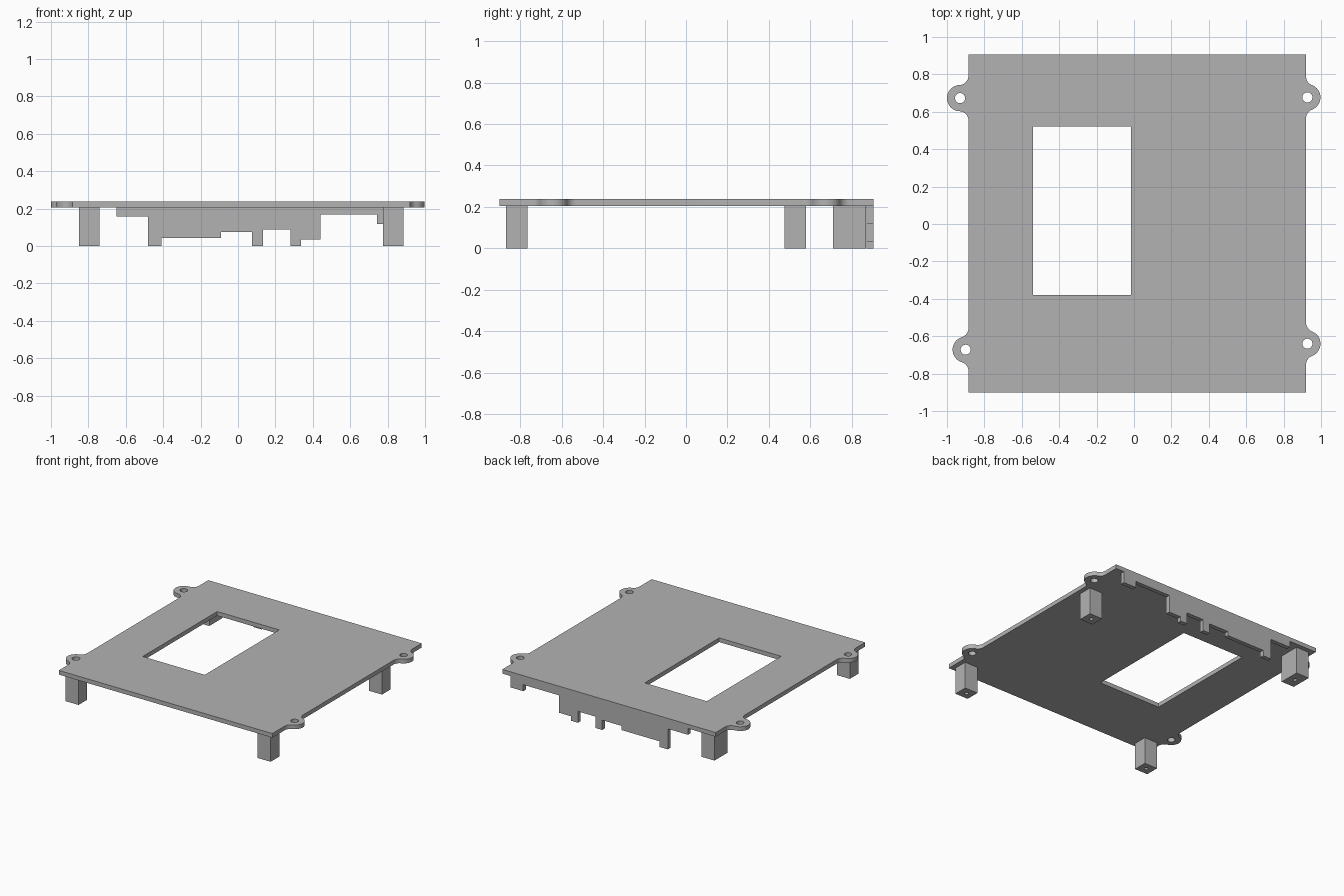
import bpy
import bmesh
from math import sqrt, atan2, pi, cos, sin, radians

cube = bpy.data.objects.get("Cube")
if cube:
    bpy.data.objects.remove(cube, do_unlink=True)

# Single plain grey
GREY = (0.45, 0.45, 0.45, 1)
grey = bpy.data.materials.new("plain grey")
grey.use_nodes = True
grey.diffuse_color = GREY
grey.node_tree.nodes["Principled BSDF"].inputs["Base Color"].default_value = GREY

LEFT, RIGHT, FRONT, BACK = -0.885, 0.92, -0.9, 0.905
UNDER, TOP = 0.205, 0.237


def arc(cx, cy, r, a0, a1, n):
    return [(cx + r * cos(a0 + (a1 - a0) * i / n),
             cy + r * sin(a0 + (a1 - a0) * i / n)) for i in range(n + 1)]


def circle(cx, cy, r, n=24):
    return arc(cx, cy, r, 0, 2 * pi, n)[:-1]


def rect(x0, x1, y0, y1):
    return [(x0, y0), (x1, y0), (x1, y1), (x0, y1)]


def extrude_outline(name, loops, thickness, location, rotation=(0, 0, 0)):
    """Fill the first loop minus the others and give it thickness."""
    curve = bpy.data.curves.new(name, 'CURVE')
    curve.dimensions = '2D'
    curve.fill_mode = 'BOTH'
    curve.extrude = thickness / 2
    for loop in loops:
        spline = curve.splines.new('POLY')
        spline.points.add(len(loop) - 1)
        for point, (x, y) in zip(spline.points, loop):
            point.co = (x, y, 0, 1)
        spline.use_cyclic_u = True
    ob = bpy.data.objects.new(name, curve)
    ob.location = location
    ob.rotation_euler = rotation
    bpy.context.collection.objects.link(ob)
    bpy.ops.object.select_all(action='DESELECT')
    ob.select_set(True)
    bpy.context.view_layer.objects.active = ob
    bpy.ops.object.convert(target='MESH')
    ob = bpy.context.object
    ob.name = name
    bm = bmesh.new()
    bm.from_mesh(ob.data)
    bmesh.ops.remove_doubles(bm, verts=bm.verts, dist=0.0001)
    bmesh.ops.recalc_face_normals(bm, faces=bm.faces)
    bm.to_mesh(ob.data)
    bm.free()
    ob.data.materials.clear()
    ob.data.materials.append(grey)
    bpy.ops.object.shade_smooth_by_angle(angle=radians(30))
    return ob


def ear(cx, cy, r=0.07, f=0.05):
    """Rounded mounting ear with fillets, listed from front to back."""
    side, edge = (1, RIGHT) if cx > 0 else (-1, LEFT)
    d = abs(cx - edge)
    dy = sqrt((r + f) ** 2 - (f - d) ** 2)
    a = atan2(dy, d - f)
    pts = (arc(f, -dy, f, pi, a, 8) + arc(d, 0, r, a - pi, pi - a, 24)[1:-1]
           + arc(f, dy, f, -a, -pi, 8))
    return [(edge + side * u, cy + v) for u, v in pts]


# Plate with four ears, screw holes and a window
right_ears = [(0.927, -0.64), (0.927, 0.677)]
left_ears = [(-0.9, -0.672), (-0.93, 0.673)]
outline = [(LEFT, FRONT), (RIGHT, FRONT)]
for e in right_ears:
    outline += ear(*e)
outline += [(RIGHT, BACK), (LEFT, BACK)]
for e in reversed(left_ears):
    outline += ear(*e)[::-1]
holes = [circle(x, y, 0.027) for x, y in right_ears + left_ears]
window = rect(-0.54, -0.015, -0.38, 0.52)
extrude_outline("plate", [outline, window] + holes, TOP - UNDER,
                (0, 0, (TOP + UNDER) / 2))

# Square legs with a screw hole in each foot
legs = {
    "front_right_leg": (-0.85, -0.74, -0.87, -0.765),
    "front_left_leg": (0.775, 0.885, -0.87, -0.765),
    "back_left_leg": (0.775, 0.885, 0.475, 0.58),
    "back_right_leg": (-0.85, -0.74, 0.71, 0.87),
}
for name, (x0, x1, y0, y1) in legs.items():
    hole = circle((x0 + x1) / 2, (y0 + y1) / 2, 0.014, 16)
    extrude_outline(name, [rect(x0, x1, y0, y1), hole], UNDER, (0, 0, UNDER / 2))

# Stepped connector skirt along the back edge: (end x, bottom z) steps
steps = [(-0.48, 0.157), (-0.41, 0), (-0.09, 0.043), (0.075, 0.075),
         (0.133, 0), (0.28, 0.087), (0.337, 0), (0.44, 0.034),
         (0.743, 0.167), (0.85, 0.118)]
x = -0.65
skirt = [(x, UNDER)]
for end, z in steps:
    skirt += [(x, z), (end, z)]
    x = end
skirt.append((x, UNDER))
extrude_outline("back_skirt", [skirt], 0.033, (0, BACK - 0.0165, 0), (pi / 2, 0, 0))
